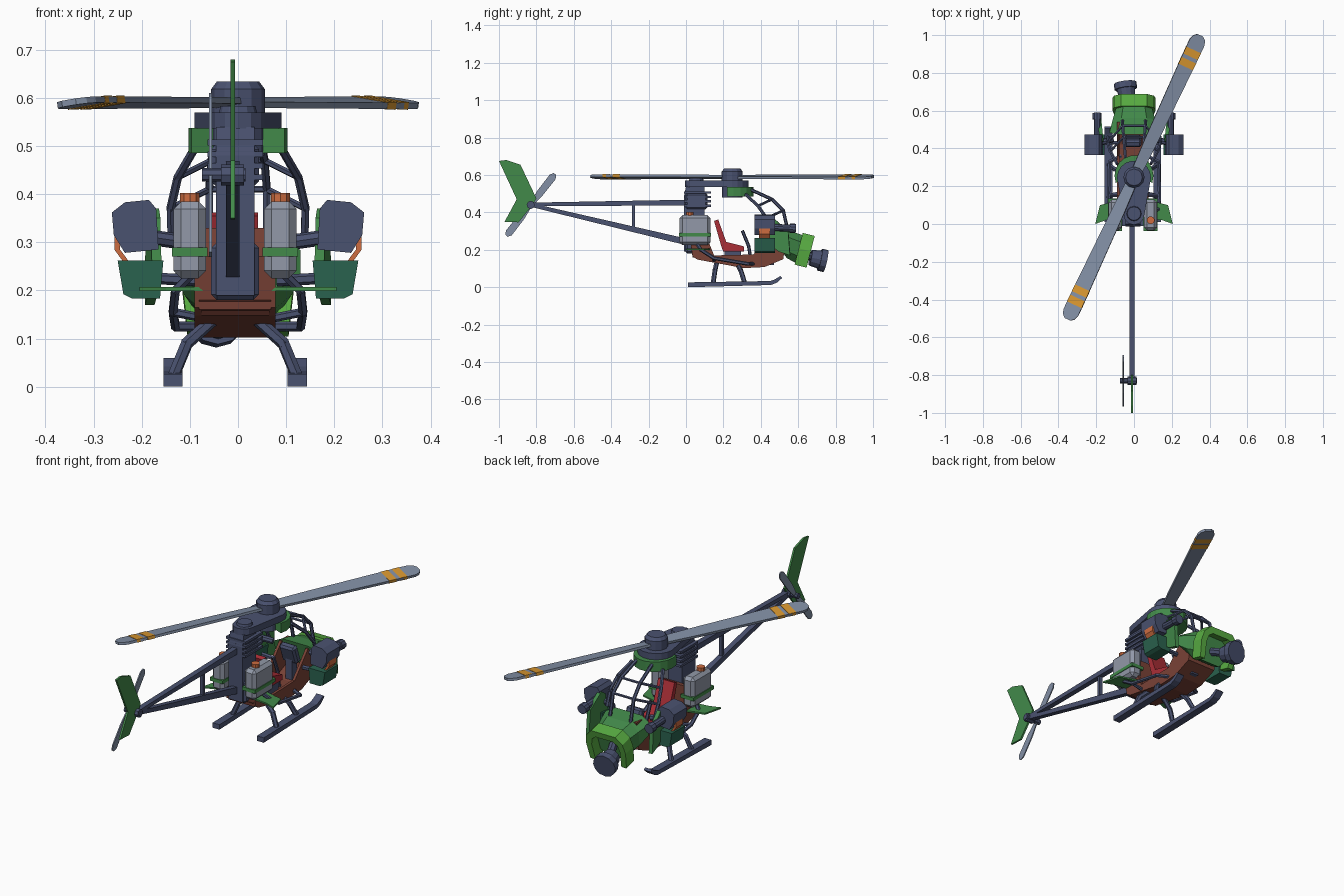
import bpy, bmesh, math
from mathutils import Matrix, Vector

if "Cube" in bpy.data.objects:
    bpy.data.objects.remove(bpy.data.objects["Cube"])

def material(name, r, g, b):
    m = bpy.data.materials.new(name)
    lin = [((c / 255 + 0.055) / 1.055) ** 2.4 for c in (r, g, b)]
    m.diffuse_color = (*lin, 1)
    m.use_nodes = True
    m.node_tree.nodes["Principled BSDF"].inputs["Base Color"].default_value = m.diffuse_color
    return m

NAVY = material("dark slate", 74, 82, 112)
GREEN = material("green", 66, 138, 74)
LIME = material("bright green", 88, 172, 66)
TEAL = material("dark green", 42, 98, 78)
BROWN = material("rust brown", 122, 66, 54)
RED = material("red", 170, 46, 54)
GREY = material("light grey", 146, 153, 168)
BLADE = material("blade grey", 130, 143, 165)
AMBER = material("amber stripe", 218, 152, 48)
ORANGE = material("copper orange", 205, 108, 64)

def finish(bm, name, mat, M=None):
    if M is not None:
        bm.transform(M)
    bmesh.ops.recalc_face_normals(bm, faces=bm.faces)
    me = bpy.data.meshes.new(name)
    bm.to_mesh(me)
    bm.free()
    me.materials.append(mat)
    ob = bpy.data.objects.new(name, me)
    bpy.context.collection.objects.link(ob)
    return ob

def axes(x, y, z, origin=(0, 0, 0)):
    M = Matrix((x, y, z)).transposed().to_4x4()
    M.translation = origin
    return M

def side(x=0):
    """Profile plane (y, z), extruded along x."""
    return axes((0, 1, 0), (0, 0, 1), (1, 0, 0), (x, 0, 0))

def box(name, mat, c, size, rx=0, bevel=0, ry=0):
    bm = bmesh.new()
    bmesh.ops.create_cube(bm, size=1, matrix=Matrix.Diagonal((*size, 1)))
    if bevel:
        bmesh.ops.bevel(bm, geom=bm.edges[:], offset=bevel, segments=1, affect='EDGES')
    R = Matrix.Rotation(math.radians(rx), 4, 'X') @ Matrix.Rotation(math.radians(ry), 4, 'Y')
    return finish(bm, name, mat, Matrix.Translation(c) @ R)

def prism(name, mat, pts, depth, M):
    bm = bmesh.new()
    lo = [bm.verts.new((x, y, -depth / 2)) for x, y in pts]
    hi = [bm.verts.new((x, y, depth / 2)) for x, y in pts]
    bm.faces.new(lo)
    bm.faces.new(hi)
    for i in range(len(pts)):
        j = (i + 1) % len(pts)
        bm.faces.new((lo[i], lo[j], hi[j], hi[i]))
    return finish(bm, name, mat, M)

def tube(name, mat, pts, r, n=8, r2=None):
    bm = bmesh.new()
    for a, b in zip(pts, pts[1:]):
        a, b = Vector(a), Vector(b)
        d = b - a
        M = Matrix.Translation((a + b) / 2) @ d.to_track_quat('Z', 'Y').to_matrix().to_4x4()
        ext = r * 0.6 if len(pts) > 2 else 0
        bmesh.ops.create_cone(bm, cap_ends=True, segments=n, radius1=r,
                              radius2=r if r2 is None else r2, depth=d.length + ext, matrix=M)
    return finish(bm, name, mat)

def loft(name, mat, rings):
    bm = bmesh.new()
    rows = [[bm.verts.new(p) for p in ring] for ring in rings]
    for a, b in zip(rows, rows[1:]):
        for i in range(len(a)):
            j = (i + 1) % len(a)
            bm.faces.new((a[i], a[j], b[j], b[i]))
    bm.faces.new(rows[0])
    bm.faces.new(rows[-1])
    return finish(bm, name, mat)

# main rotor
HUB = Vector((0, 0.247, 0.59))
angle = math.atan2(1.5, 0.7)
half = [(0.03, 0.028), (0.2, 0.034), (0.7, 0.043), (0.79, 0.043), (0.815, 0.034), (0.83, 0.016)]
plan = half + [(x, -y) for x, y in reversed(half)]
for k in (0, 1):
    M = (Matrix.Translation(HUB) @ Matrix.Rotation(angle + k * math.pi, 4, 'Z')
         @ Matrix.Rotation(math.radians(9), 4, 'X'))
    prism("rotor_blade", BLADE, plan, 0.013, M)
    for r in (0.645, 0.705):
        prism("blade_stripe", AMBER, [(r, -.0425), (r + .04, -.0435), (r + .04, .0435), (r, .0425)], 0.016, M)
tube("rotor_hub", NAVY, [(0, .247, .55), (0, .247, .618)], 0.056, 12)
tube("rotor_hub_cap", NAVY, [(0, .247, .618), (0, .247, .634)], 0.056, 12, 0.044)
tube("rotor_mast", NAVY, [(0, .247, .48), (0, .247, .54)], 0.055, 12)
# drive belt cover, a tapered stadium
cover = [(.09 * math.cos(a), .245 + .09 * math.sin(a)) for a in [math.radians(t) for t in range(0, 181, 20)]]
cover += [(.055 * math.cos(a), .05 + .055 * math.sin(a)) for a in [math.radians(t) for t in range(180, 361, 30)]]
prism("belt_cover", NAVY, cover, 0.034, Matrix.Translation((0, 0, .553)))
tube("belt_pulley", NAVY, [(0, .055, .56), (0, .055, .583)], 0.042, 12, 0.036)

# roof collar: front half ring
arc = [math.radians(t) for t in range(-20, 201, 20)]
collar = [(.103 * math.cos(a), .255 + .108 * math.sin(a)) for a in arc]
collar += [(.055 * math.cos(a), .255 + .055 * math.sin(a)) for a in reversed(arc)]
prism("roof_collar", GREEN, collar, 0.052, Matrix.Translation((0, 0, .511)))

# engine column
CX = -0.006
prism("engine_column", NAVY, [(-.012, .19), (.1, .19), (.1, .54), (.0, .54), (-.012, .48)], 0.08, side(CX))
box("engine_base", NAVY, (CX, .05, .24), (.1, .11, .12), bevel=.012)
box("engine_head", NAVY, (CX, .055, .46), (.1, .12, .09), bevel=.012)
for i in range(4):
    box("cooling_fin", NAVY, (CX, .062, .435 + i * .024), (.115, .145, .012))

# tail booms, strut, fin and tail rotor
TX = -0.011
prism("upper_boom", NAVY, [(-.84, .435), (.02, .436), (.02, .468), (-.84, .452)], 0.028, side(TX))
prism("lower_boom", NAVY, [(-.84, .432), (.02, .22), (.02, .256), (-.84, .452)], 0.028, side(TX))
box("boom_strut", NAVY, (TX, -.28, .375), (.018, .016, .14))
prism("tail_fin", GREEN, [(-1, .675), (-.96, .68), (-.885, .655), (-.8, .475), (-.82, .44),
                          (-.895, .347), (-.97, .35), (-.905, .47)], 0.01, side(TX))
tube("tail_hub", NAVY, [(-.075, -.83, .44), (.016, -.83, .44)], 0.014, 8)
tube("tail_gearbox", NAVY, [(-.035, -.83, .44), (.012, -.83, .44)], 0.022, 8)
tail_plan = [(.0, .009), (.08, .019), (.19, .02), (.21, .008), (.21, -.008), (.19, -.02), (.08, -.019), (0, -.009)]
for k in (0, 1):
    M = (Matrix.Translation((-.057, -.83, .44)) @ side()
         @ Matrix.Rotation(math.radians(52 + 180 * k), 4, 'Z'))
    prism("tail_rotor_blade", BLADE, tail_plan, 0.006, M)

# open hull tub
wall = [(.02, .27), (.035, .165), (.06, .148), (.31, .102), (.42, .108), (.52, .15), (.54, .3),
        (.47, .3), (.36, .175), (.15, .17), (.11, .27)]
for s in (-1, 1):
    prism("hull_side", BROWN, wall, 0.014, side(CX + s * .077))
prism("hull_floor", BROWN, [(.03, .18), (.06, .148), (.31, .102), (.42, .108), (.52, .15), (.54, .3), (.525, .3),
                            (.505, .165), (.42, .13), (.31, .125), (.06, .175)], 0.15, side(CX))
prism("rear_bulkhead", BROWN, [(.02, .27), (.035, .16), (.12, .15), (.12, .33), (.1, .33)], 0.15, side(CX))

# seat and controls
prism("seat_back", RED, [(.15, .355), (.172, .362), (.218, .235), (.19, .215)], 0.095, side(CX))
prism("seat_cushion", RED, [(.19, .215), (.205, .245), (.31, .218), (.31, .19), (.2, .19)], 0.095, side(CX))
box("seat_base", NAVY, (CX, .25, .165), (.07, .09, .07))
tube("control_stick", NAVY, [(CX, .35, .13), (CX, .335, .22), (CX, .302, .3)], 0.009, 6)
box("instrument_panel", NAVY, (CX, .44, .27), (.09, .04, .1), rx=20, bevel=.01)
box("panel_stand", NAVY, (CX, .45, .18), (.04, .04, .12))

# nose cowl and bright arch
def ring(y, w, z0, z1, lean):
    h, c = (z1 - z0) / 2, (z0 + z1) / 2
    shape = [(-.6, -1), (.6, -1), (1, -.5), (1, .5), (.6, 1), (-.6, 1), (-1, .5), (-1, -.5)]
    return [(w * a, y + lean * b, c + h * b) for a, b in shape]
loft("nose_cowl", GREEN, [ring(.49, .13, .2, .312, -.015), ring(.55, .112, .155, .3, .01), ring(.615, .092, .125, .275, .02)])
for s in (-1, 1):
    prism("cowl_cheek", GREEN, [(.42, .25), (.44, .35), (.47, .37), (.55, .3), (.56, .17), (.5, .19)], 0.02,
          side(s * .125) @ Matrix.Rotation(math.radians(-6 * s), 4, 'Y'))
outer = [(.105, -.09), (.115, .0), (.105, .05), (.07, .085)]
inner = [(.075, -.09), (.082, .0), (.074, .035), (.05, .052)]
arch = outer + [(-x, y) for x, y in reversed(outer)] + [(-x, y) for x, y in inner] + list(reversed(inner))
prism("nose_arch", LIME, arch, 0.066, axes((1, 0, 0), (0, .25, .968), (0, -.968, .25), (0, .635, .2)))

# swivelling nose lamp
tube("lamp_stem", NAVY, [(0, .6, .19), (-.03, .68, .16)], 0.022, 8)
tube("lamp_body", NAVY, [(-.035, .665, .158), (-.043, .718, .147)], 0.042, 12, 0.05)
tube("lamp_rim", NAVY, [(-.043, .715, .147), (-.047, .747, .14)], 0.06, 12)

# canopy cage
for s in (-1, 1):
    front = [(s * .045, .35, .52), (s * .055, .46, .47), (s * .06, .52, .41), (s * .06, .545, .3)]
    rear = [(s * .09, .32, .495), (s * .125, .385, .435), (s * .14, .43, .37), (s * .138, .46, .3)]
    tube("canopy_front_bar", NAVY, front, 0.009, 6)
    tube("canopy_side_bar", NAVY, rear, 0.009, 6)
    for i in (1, 2):
        tube("canopy_rung", NAVY, [rear[i], front[i]], 0.007, 6)
for y, z in ((.46, .47), (.52, .41)):
    tube("canopy_crossbar", NAVY, [(-.057, y, z), (.057, y, z)], 0.007, 6)

for s in (-1, 1):
    # fuel tanks
    tx = CX + s * .094
    box("fuel_tank", GREY, (tx, .048, .305), (.068, .165, .16), bevel=.016)
    box("tank_strap", GREEN, (tx, .048, .28), (.074, .172, .018))
    tube("tank_cap", ORANGE, [(tx, .02, .38), (tx, .02, .402)], 0.021, 10)
    # stub wings
    prism("stub_wing", GREEN, [(s * .07, .03), (s * .07, .13), (s * .14, .11), (s * .18, .1), (s * .205, .0), (s * .15, .02)],
          0.008, Matrix.Translation((0, 0, .203)))
    # side step tubes
    tube("side_rail", NAVY, [(s * .1, .06, .23), (s * .13, .08, .2), (s * .135, .15, .155), (s * .13, .33, .125),
                             (s * .07, .36, .125)], 0.01, 6)
    tube("side_rail_brace", NAVY, [(s * .06, .15, .14), (s * .135, .15, .155)], 0.009, 6)
    # landing skids
    kx = CX + s * .129
    prism("skid", NAVY, [(.01, .0), (.455, .012), (.485, .024), (.515, .05), (.505, .06), (.475, .042), (.45, .033), (.01, .026)],
          0.04, side(kx))
    for y0, y1 in ((.165, .145), (.27, .315)):
        tube("skid_leg", NAVY, [(CX + s * .05, y0, .135), (CX + s * .1, (y0 + y1) / 2, .09), (kx, y1, .02)], 0.013, 6)
    # side gun pods with belt feed
    prism("pod_body", NAVY, [(s * .165, .285), (s * .17, .37), (s * .185, .388), (s * .235, .383), (s * .262, .362),
                             (s * .258, .315), (s * .235, .278)], 0.11,
          axes((1, 0, 0), (0, 0, 1), (0, -1, 0), (0, .42, 0)))
    tube("pod_barrel", NAVY, [(s * .195, .46, .32), (s * .195, .575, .315)], 0.019, 10)
    tube("barrel_muzzle", NAVY, [(s * .195, .555, .316), (s * .195, .588, .314)], 0.025, 10)
    tube("pod_bracket", NAVY, [(s * .11, .45, .3), (s * .18, .43, .31)], 0.016, 8)
    belt = [(.245, .335), (.257, .315), (.257, .285), (.24, .262)]
    belt += [(x - .012, z) for x, z in reversed(belt)]
    prism("feed_belt", ORANGE, [(s * x, z) for x, z in belt], 0.06,
          axes((1, 0, 0), (0, 0, 1), (0, -1, 0), (0, .42, 0)))
    prism("ammo_box", TEAL, [(s * .155, .262), (s * .25, .262), (s * .238, .192), (s * .22, .183), (s * .162, .183)], 0.11,
          axes((1, 0, 0), (0, 0, 1), (0, -1, 0), (0, .42, 0)))
    tube("ammo_box_mount", NAVY, [(s * .08, .43, .22), (s * .17, .43, .225)], 0.012, 6)
